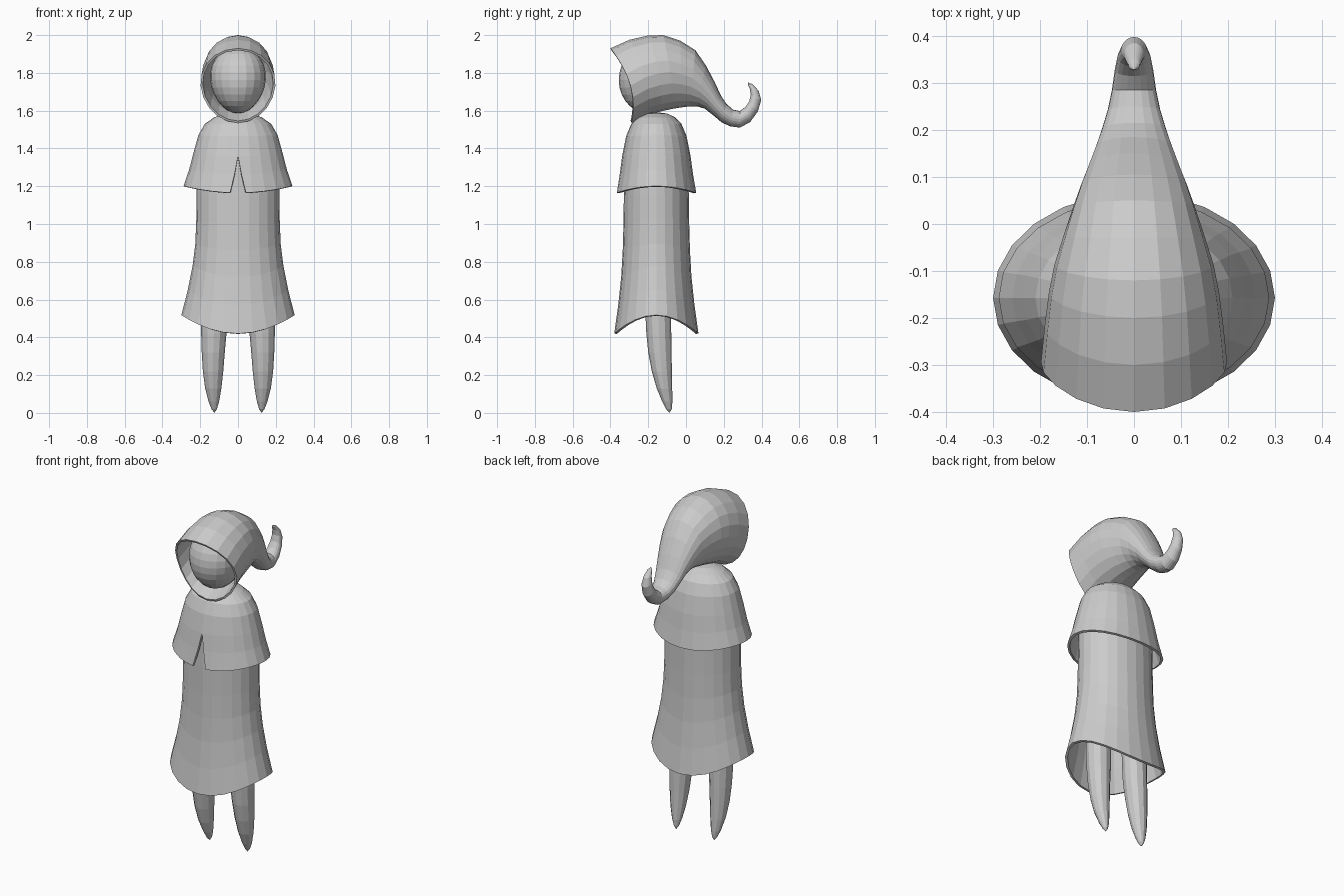
import bpy, bmesh
from math import sin, cos, pi
from mathutils import Vector

if "Cube" in bpy.data.objects:
    bpy.data.objects.remove(bpy.data.objects["Cube"])


def loft(name, rows, closed=True, tip_start=None, tip_end=None, thickness=0):
    """Skin rows of points; optional tip points close the ends, thickness makes a shell."""
    bm = bmesh.new()
    rings = [[bm.verts.new(p) for p in row] for row in rows]
    n = len(rings[0])
    count = n if closed else n - 1
    for a, b in zip(rings, rings[1:]):
        for i in range(count):
            j = (i + 1) % n
            bm.faces.new((a[i], a[j], b[j], b[i]))
    for tip, ring in ((tip_start, rings[0]), (tip_end, rings[-1])):
        if tip:
            v = bm.verts.new(tip)
            for i in range(count):
                bm.faces.new((ring[i], ring[(i + 1) % n], v))
    bmesh.ops.remove_doubles(bm, verts=bm.verts, dist=0.0005)
    bmesh.ops.recalc_face_normals(bm, faces=bm.faces)
    mesh = bpy.data.meshes.new(name)
    bm.to_mesh(mesh)
    bm.free()
    ob = bpy.data.objects.new(name, mesh)
    bpy.context.collection.objects.link(ob)
    if thickness:
        m = ob.modifiers.new("shell", 'SOLIDIFY')
        m.thickness = thickness
        m.offset = -1
    return ob


def garment_row(z, rx, ry, arch=0, slit=0, cy=-0.157, n=24):
    """Oval row starting at the front; arch lifts the sides, slit opens the front."""
    pts = []
    for i in range(n + 1):
        a = 2 * pi * i / n
        if i == 0:
            a = slit
        elif i == n:
            a = 2 * pi - slit
        pts.append((rx * sin(a), cy - ry * cos(a), z + arch * sin(a) ** 2))
    return pts


# Long robe: z, half width, half depth, hem arch
robe = [(1.50, .13, .10, 0), (1.42, .19, .15, 0), (1.30, .217, .168, 0),
        (1.15, .220, .172, .01), (1.00, .221, .174, .02), (.86, .226, .178, .035),
        (.72, .241, .186, .055), (.57, .266, .202, .08), (.42, .300, .223, .098)]
loft("robe", [garment_row(*r) for r in robe], closed=False,
     tip_start=(0, -.157, 1.52), thickness=.014)

# Shoulder cape with front slit: z, half width, half depth, arch, slit angle
cape = [(1.585, .07, .055, 0, 0), (1.565, .125, .10, 0, 0), (1.53, .176, .133, 0, 0),
        (1.465, .210, .160, .005, 0), (1.36, .237, .181, .012, 0),
        (1.265, .259, .194, .022, .07), (1.165, .288, .211, .036, .145)]
loft("shoulder_cape", [garment_row(*r) for r in cape], closed=False,
     tip_start=(0, -.157, 1.592), thickness=.014)

# Hood with curled tail: top y, z, bottom y, z, half width, setback of the sides
hood = [(-.40, 1.93, -.288, 1.535, .198, .05), (-.30, 1.975, -.20, 1.578, .190, .035),
        (-.20, 1.998, -.13, 1.597, .181, .02), (-.12, 2.0, -.07, 1.610, .169, .01),
        (-.03, 1.97, -.02, 1.618, .150, 0), (.05, 1.92, .02, 1.623, .130, 0),
        (.105, 1.84, .06, 1.623, .113, 0), (.15, 1.755, .10, 1.61, .096, 0),
        (.185, 1.68, .145, 1.575, .081, 0), (.215, 1.635, .19, 1.537, .068, 0),
        (.25, 1.605, .235, 1.517, .056, 0), (.285, 1.598, .285, 1.51, .047, 0),
        (.315, 1.62, .34, 1.54, .041, 0), (.335, 1.65, .38, 1.595, .035, 0),
        (.343, 1.685, .398, 1.655, .028, 0), (.338, 1.715, .385, 1.705, .021, 0),
        (.327, 1.738, .352, 1.74, .012, 0)]


def hood_row(ty, tz, by, bz, w, setback, n=20):
    top, bottom = Vector((0, ty, tz)), Vector((0, by, bz))
    mid, half = (top + bottom) / 2, (top - bottom) / 2
    pts = []
    for i in range(n):
        a = 2 * pi * i / n
        p = mid + half * cos(a)
        p.x = w * sin(a) * (1 + .07 * cos(a))
        p.y += setback * sin(a) ** 2
        pts.append(p)
    return pts


shell = loft("hood", [hood_row(*r) for r in hood], tip_end=(0, .328, 1.75))
m = shell.modifiers.new("shell", 'SOLIDIFY')
m.thickness = .012
m.offset = -1

# Blank egg-shaped head inside the hood
bpy.ops.mesh.primitive_uv_sphere_add(segments=20, ring_count=14, radius=1,
                                     location=(0, -.20, 1.762))
head = bpy.context.object
head.name = "head"
for v in head.data.vertices:
    v.co.x *= .147 * (1 + .10 * v.co.z)
    v.co.y *= .156
    v.co.z *= .176

# Tapered legs: z, centre x, centre y, half width, half depth
leg = [(.80, .118, -.155, .062, .062), (.55, .127, -.148, .069, .068),
       (.42, .128, -.144, .067, .066), (.32, .131, -.138, .061, .062),
       (.22, .132, -.128, .054, .053), (.13, .131, -.114, .043, .041),
       (.06, .128, -.099, .028, .027), (.02, .126, -.090, .014, .015)]
rows = [[(x + w * sin(2 * pi * i / 12), y - d * cos(2 * pi * i / 12), z)
         for i in range(12)] for z, x, y, w, d in leg]
legs = loft("legs", rows, tip_start=(.118, -.155, .82), tip_end=(.125, -.087, 0))
legs.modifiers.new("mirror", 'MIRROR')
